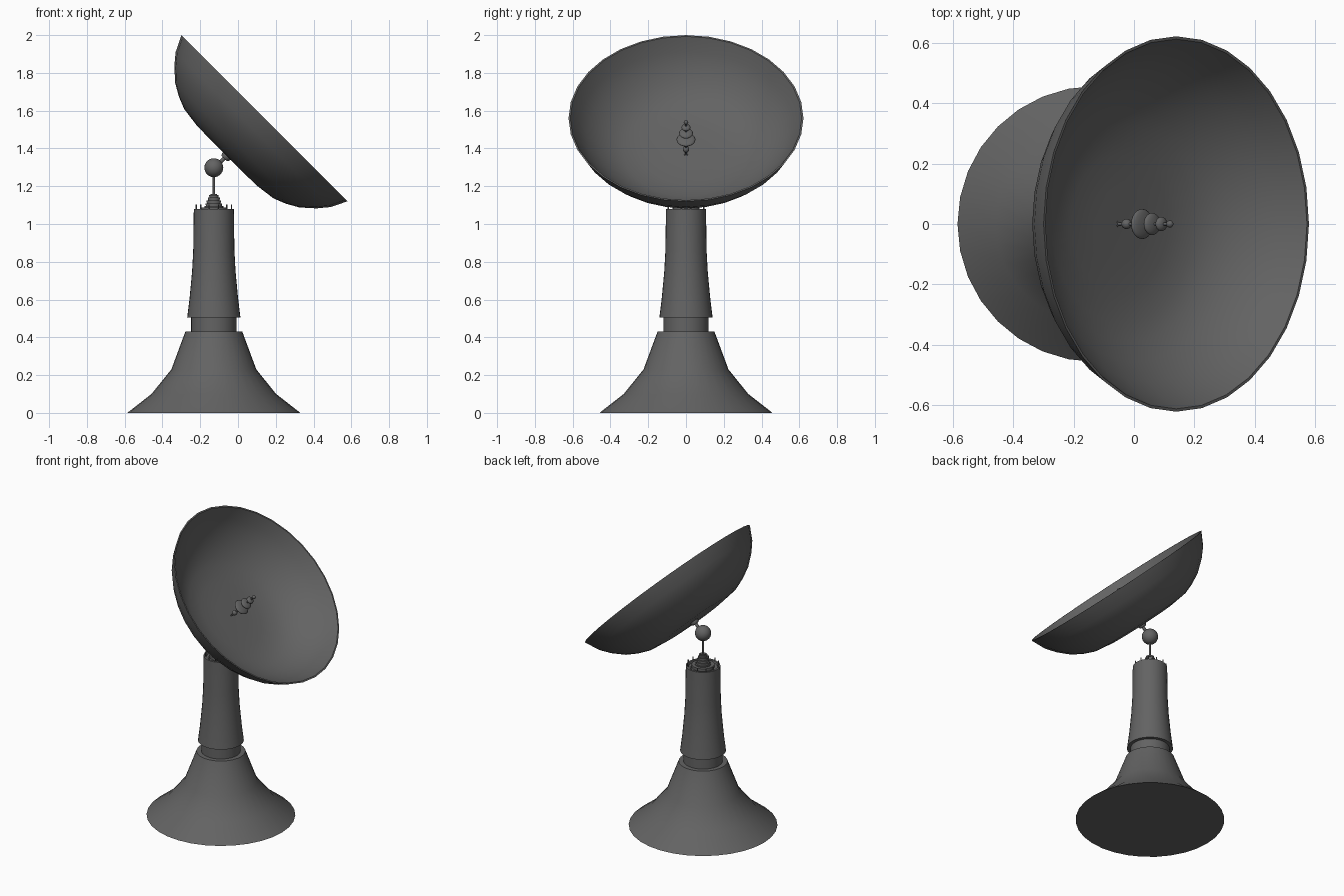
import bpy, bmesh, math
from mathutils import Vector, Matrix

if "Cube" in bpy.data.objects:
    bpy.data.objects.remove(bpy.data.objects["Cube"])

grey = bpy.data.materials.new("dark_grey")
grey.diffuse_color = (0.125, 0.125, 0.125, 1)
grey.use_nodes = True
grey.node_tree.nodes["Principled BSDF"].inputs["Base Color"].default_value = grey.diffuse_color

BASE = Matrix.Translation((-0.128, 0, 0))                 # upright pedestal axis
DISH = Matrix.Translation((0.14, 0, 1.56)) @ Matrix.Rotation(math.radians(45), 4, 'Y')


def lathe(name, profile, frame, segs=32, angle=35):
    """Revolve (radius, height) points about the local z of frame."""
    bm = bmesh.new()
    rings = []
    for r, h in profile:
        if r < 1e-5:
            rings.append([bm.verts.new((0, 0, h))])
        else:
            rings.append([bm.verts.new((r * math.cos(2 * math.pi * i / segs),
                                        r * math.sin(2 * math.pi * i / segs), h))
                          for i in range(segs)])
    for a, b in zip(rings, rings[1:]):
        for i in range(segs):
            j = (i + 1) % segs
            quad = [a[i % len(a)], a[j % len(a)], b[j % len(b)], b[i % len(b)]]
            bm.faces.new(list(dict.fromkeys(quad)))
    bmesh.ops.recalc_face_normals(bm, faces=bm.faces)
    bm.transform(frame)
    me = bpy.data.meshes.new(name)
    bm.to_mesh(me)
    bm.free()
    me.materials.append(grey)
    ob = bpy.data.objects.new(name, me)
    bpy.context.collection.objects.link(ob)
    bpy.context.view_layer.objects.active = ob
    ob.select_set(True)
    bpy.ops.object.shade_smooth_by_angle(angle=math.radians(angle))
    ob.select_set(False)
    return ob


def ellipsoid(name, r, half, h, frame, segs=20, n=10):
    pts = [(r * math.sin(math.pi * k / n), h - half * math.cos(math.pi * k / n))
           for k in range(n + 1)]
    return lathe(name, pts, frame, segs, 80)


def rod(name, r, h0, h1, frame, segs=12):
    return lathe(name, [(0, h0), (r, h0), (r, h1), (0, h1)], frame, segs)


# Flared base, recessed neck and tapering column
lathe("flared_base", [(0, 0), (0.457, 0), (0.452, 0.005), (0.33, 0.10), (0.225, 0.23),
                      (0.15, 0.432), (0, 0.432)], BASE)
rod("neck", 0.12, 0.42, 0.515, BASE, 32)
lathe("column", [(0, 0.505), (0.141, 0.505), (0.128, 0.61), (0.115, 0.75), (0.109, 0.86),
                 (0.106, 1.08), (0.092, 1.08), (0.088, 1.07), (0, 1.07)], BASE)

# Column cap: raised disc, ring of pins, stepped cone
rod("cap_disc", 0.07, 1.06, 1.088, BASE, 32)
for i in range(12):
    a = math.pi * (i + 0.5) / 6
    pin = BASE @ Matrix.Translation((0.097 * math.cos(a), 0.097 * math.sin(a), 0))
    rod("cap_pin", 0.0035, 1.075, 1.102, pin, 8)
steps = [(0, 1.08)]
for i in range(5):
    r, z = 0.05 - 0.006 * i, 1.085 + 0.015 * i
    steps += [(r, z), (r, z + 0.009), (r - 0.008, z + 0.009), (r - 0.008, z + 0.015)]
lathe("stepped_cone", steps + [(0, 1.16)], BASE, 24)

# Pivot ball with its two rods
rod("lower_rod", 0.006, 1.15, 1.27, BASE)
ellipsoid("pivot_ball", 0.05, 0.05, 1.298, BASE, 24, 14)
rod("dish_rod", 0.010, -0.37, -0.27, DISH)
lathe("dish_flange", [(0, -0.302), (0.02, -0.302), (0.028, -0.29), (0.028, -0.275),
                      (0, -0.275)], DISH, 20)

# Dish shell: outer bowl, then inner bowl
outer = [(0, -0.283), (0.12, -0.283), (0.23, -0.28), (0.335, -0.266), (0.40, -0.240),
         (0.465, -0.203), (0.532, -0.143), (0.58, -0.085), (0.622, 0)]
inner = [(r * 0.985, h + 0.012 if h < -0.01 else 0) for r, h in reversed(outer)]
lathe("dish", outer + inner, DISH, 32, 40)

# Feed at the dish centre: stem, base ball, three shrinking discs, tip
rod("feed_stem", 0.005, -0.275, -0.03, DISH)
ellipsoid("feed_base_ball", 0.017, 0.017, -0.233, DISH)
for r, h in ((0.050, -0.160), (0.037, -0.113), (0.024, -0.070)):
    ellipsoid("feed_disc", r, 0.014, h, DISH, 24)
ellipsoid("feed_tip", 0.012, 0.012, -0.030, DISH)
